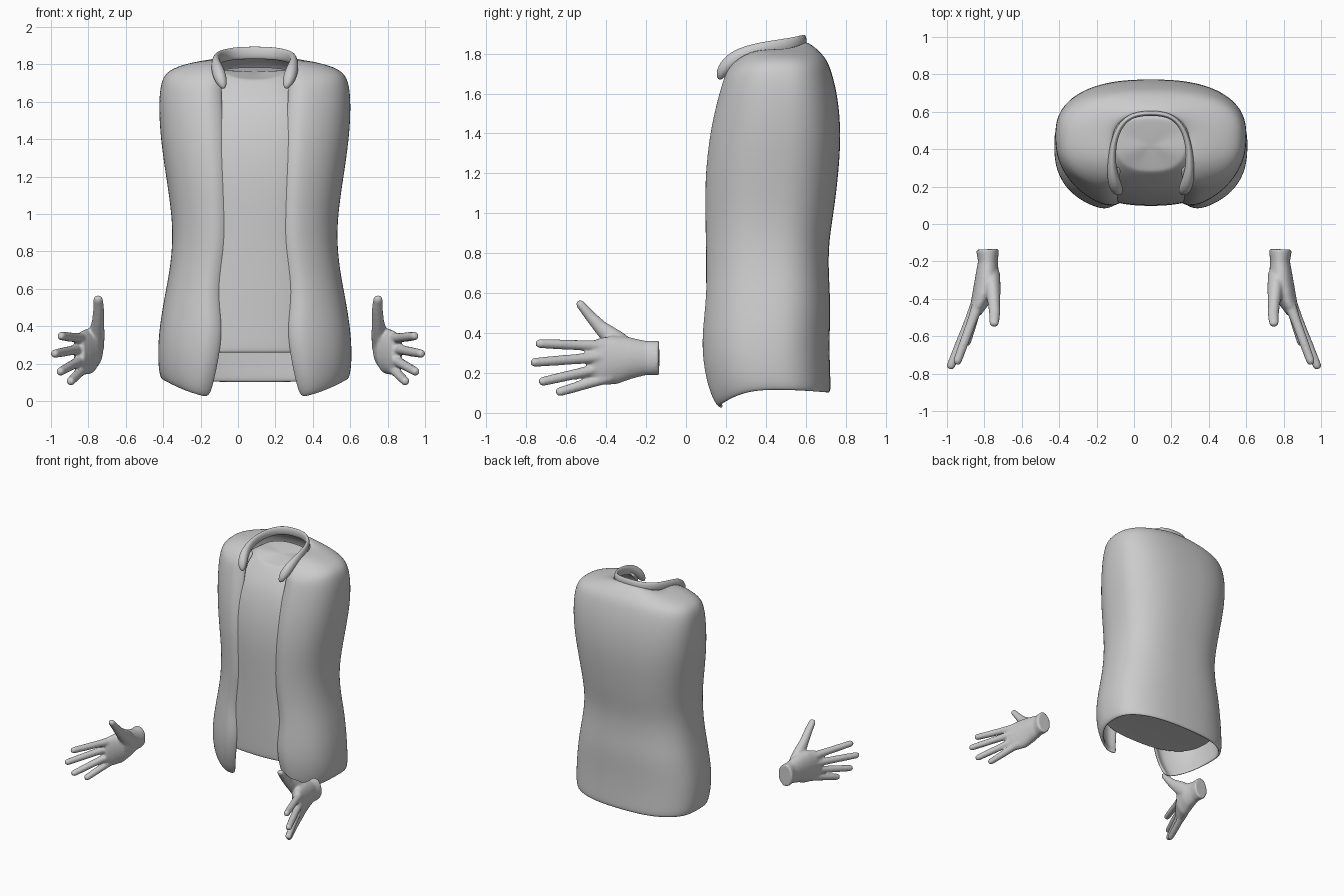
import bpy, bmesh, math
from mathutils import Vector

cube = bpy.data.objects.get("Cube")
if cube:
    bpy.data.objects.remove(cube)

CENTRE_X = 0.09  # the clothing stands a little off the middle

grey = bpy.data.materials.new("plain_grey")
grey.use_nodes = True
grey.diffuse_color = (0.6, 0.6, 0.6, 1)
grey.node_tree.nodes["Principled BSDF"].inputs["Base Color"].default_value = (0.6, 0.6, 0.6, 1)


def finish(name, bm, x=0.0):
    mesh = bpy.data.meshes.new(name)
    bm.to_mesh(mesh)
    bm.free()
    mesh.materials.append(grey)
    mesh.polygons.foreach_set("use_smooth", [True] * len(mesh.polygons))
    obj = bpy.data.objects.new(name, mesh)
    obj.location.x = x
    bpy.context.collection.objects.link(obj)
    return obj


def half_loft(rings, columns, power=2.5, curl=0.0):
    """Half a garment (x >= 0). Ring: half width, front y, back y,
    front z, side z, back z, half width of the front opening."""
    bm = bmesh.new()
    rows = []
    for hw, yf, yb, zf, zs, zb, gap in rings:
        start = math.asin(min(1, gap / hw) ** (power / 2)) if hw else 0
        yc = yf + 0.55 * (yb - yf)
        row = []
        for j in range(columns + 1):
            t = start + (math.pi - start) * j / columns
            s, c = max(0, math.sin(t)), math.cos(t)
            x = hw * s ** (2 / power)
            if j == columns:
                x = 0
            reach = abs(c) ** (2 / power)
            y = yc - (yc - yf) * reach if c > 0 else yc + (yb - yc) * reach
            if c > 0 and curl:
                y += curl * max(0, 1 - (x - gap) / 0.09) ** 2
            z = zs + ((zf if c > 0 else zb) - zs) * c * c
            row.append(bm.verts.new((x, y, z)))
        rows.append(row)
    for a, b in zip(rows, rows[1:]):
        for j in range(columns):
            bm.faces.new((a[j], a[j + 1], b[j + 1], b[j]))
    bmesh.ops.remove_doubles(bm, verts=bm.verts, dist=0.0001)
    return bm


def mirror_and_smooth(obj, thickness=0):
    mirror = obj.modifiers.new("mirror", 'MIRROR')
    mirror.merge_threshold = 0.002
    if thickness:
        solid = obj.modifiers.new("cloth", 'SOLIDIFY')
        solid.thickness = thickness
        solid.offset = -1
    sub = obj.modifiers.new("smooth", 'SUBSURF')
    sub.levels = sub.render_levels = 2


def tube(bm, path, sides=16, tip=False):
    """Closed tube along (x, y, z, side radius, upright radius) points."""
    pts = [(Vector(p[:3]), p[3], p[4]) for p in path]
    if tip:
        (p, a, b), q = pts[-1], pts[-2][0]
        pts.append((p + (p - q).normalized() * a * 0.7, a * 0.65, b * 0.65))
    rows = []
    for i, (p, a, b) in enumerate(pts):
        d = (pts[min(i + 1, len(pts) - 1)][0] - pts[max(i - 1, 0)][0]).normalized()
        side = d.cross(Vector((0, 0, 1))).normalized()
        up = side.cross(d)
        rows.append([bm.verts.new(p + side * a * math.cos(k * math.tau / sides)
                                  + up * b * math.sin(k * math.tau / sides))
                     for k in range(sides)])
    for r, s in zip(rows, rows[1:]):
        for k in range(sides):
            n = (k + 1) % sides
            bm.faces.new((r[k], r[n], s[n], s[k]))
    bm.faces.new(rows[0])
    bm.faces.new(rows[-1])


# Open jacket: hem, waist, chest, shoulders, neck
jacket_rings = [
    (0.50, 0.11, 0.725, -0.01, 0.11, 0.10, 0.24),
    (0.515, 0.075, 0.725, 0.08, 0.16, 0.15, 0.215),
    (0.52, 0.05, 0.72, 0.25, 0.27, 0.27, 0.18),
    (0.51, 0.05, 0.72, 0.4, 0.4, 0.4, 0.165),
    (0.485, 0.06, 0.725, 0.55, 0.55, 0.55, 0.185),
    (0.455, 0.068, 0.715, 0.7, 0.7, 0.7, 0.165),
    (0.44, 0.068, 0.715, 0.85, 0.85, 0.85, 0.14),
    (0.445, 0.066, 0.74, 1.0, 1.0, 1.0, 0.14),
    (0.475, 0.066, 0.765, 1.2, 1.2, 1.2, 0.145),
    (0.505, 0.09, 0.778, 1.4, 1.4, 1.4, 0.155),
    (0.515, 0.125, 0.762, 1.55, 1.58, 1.58, 0.165),
    (0.505, 0.15, 0.735, 1.63, 1.7, 1.69, 0.17),
    (0.475, 0.16, 0.715, 1.66, 1.76, 1.75, 0.17),
    (0.40, 0.165, 0.69, 1.68, 1.795, 1.79, 0.165),
    (0.29, 0.17, 0.645, 1.70, 1.82, 1.835, 0.16),
    (0.205, 0.19, 0.595, 1.71, 1.825, 1.865, 0.155),
]
jacket = finish("jacket", half_loft(jacket_rings, 22, curl=0.05), CENTRE_X)
mirror_and_smooth(jacket, 0.025)

# Shirt body, closed below and at the neck
shirt_rings = [(0, 0.4, 0.4, 0.27, 0.27, 0.27, 0)]
for hw, yf, z in ((0.44, 0.13, 0.265), (0.455, 0.105, 0.255), (0.46, 0.1, 0.28),
                  (0.44, 0.1, 0.5), (0.39, 0.1, 0.8), (0.39, 0.095, 1.0),
                  (0.42, 0.095, 1.2), (0.44, 0.12, 1.4), (0.43, 0.17, 1.56)):
    shirt_rings.append((hw, yf, 0.66, z, z, z, 0))
shirt_rings += [
    (0.30, 0.22, 0.62, 1.64, 1.7, 1.7, 0),
    (0.20, 0.27, 0.575, 1.71, 1.76, 1.78, 0),
    (0.19, 0.285, 0.57, 1.72, 1.77, 1.785, 0),
    (0.17, 0.3, 0.55, 1.725, 1.77, 1.785, 0),
    (0, 0.42, 0.42, 1.76, 1.76, 1.76, 0),
]
shirt = finish("shirt", half_loft(shirt_rings, 16), CENTRE_X)
mirror_and_smooth(shirt)

# Collar band with drooping front ends
collar_half = [
    (0.10, 0.585, 1.86, 0.014, 0.034),
    (0.165, 0.53, 1.848, 0.015, 0.033),
    (0.20, 0.44, 1.835, 0.017, 0.033),
    (0.21, 0.34, 1.815, 0.021, 0.036),
    (0.205, 0.26, 1.785, 0.03, 0.04),
    (0.19, 0.205, 1.745, 0.036, 0.038),
    (0.175, 0.175, 1.7, 0.03, 0.028),
    (0.165, 0.165, 1.67, 0.008, 0.01),
]
collar_path = [(-p[0], *p[1:]) for p in reversed(collar_half)]
collar_path += [(0, 0.595, 1.862, 0.014, 0.034)] + collar_half
bm = bmesh.new()
tube(bm, collar_path)
bmesh.ops.recalc_face_normals(bm, faces=bm.faces)
collar = finish("collar", bm, CENTRE_X)
sub = collar.modifiers.new("smooth", 'SUBSURF')
sub.levels = sub.render_levels = 2

# Hands: palm, four fingers and a thumb fused together
palm = [
    (0.783, -0.135, 0.275, 0.062, 0.086),
    (0.781, -0.20, 0.275, 0.053, 0.086),
    (0.784, -0.28, 0.275, 0.064, 0.105),
    (0.80, -0.36, 0.265, 0.062, 0.122),
    (0.83, -0.43, 0.257, 0.045, 0.118),
    (0.85, -0.48, 0.255, 0.03, 0.095),
]
fingers = [  # base and tip
    ((0.83, -0.42, 0.335), (0.945, -0.735, 0.347)),
    ((0.84, -0.42, 0.28), (0.98, -0.76, 0.253)),
    ((0.83, -0.42, 0.225), (0.95, -0.72, 0.157)),
    ((0.82, -0.38, 0.18), (0.895, -0.635, 0.105)),
]
thumb = [
    (0.765, -0.27, 0.29, 0.05, 0.06),
    (0.755, -0.35, 0.36, 0.042, 0.055),
    (0.748, -0.43, 0.43, 0.032, 0.036),
    (0.745, -0.48, 0.485, 0.03, 0.028),
    (0.748, -0.53, 0.545, 0.026, 0.022),
]
for name, side in (("right_hand", -1), ("left_hand", 1)):
    bm = bmesh.new()
    tube(bm, palm, 24)
    for base, tip in fingers:
        a, b = Vector(base), Vector(tip)
        tube(bm, [(*a, 0.032, 0.03), (*a.lerp(b, 0.35), 0.026, 0.026),
                  (*a.lerp(b, 0.7), 0.025, 0.025), (*b, 0.023, 0.023)], tip=True)
    tube(bm, thumb, tip=True)
    for v in bm.verts:
        v.co.x *= side
    bmesh.ops.recalc_face_normals(bm, faces=bm.faces)
    hand = finish(name, bm)
    fuse = hand.modifiers.new("fuse", 'REMESH')
    fuse.mode = 'VOXEL'
    fuse.voxel_size = 0.008
    fuse.use_smooth_shade = True
    soft = hand.modifiers.new("soften", 'SMOOTH')
    soft.factor = 0.5
    soft.iterations = 6
